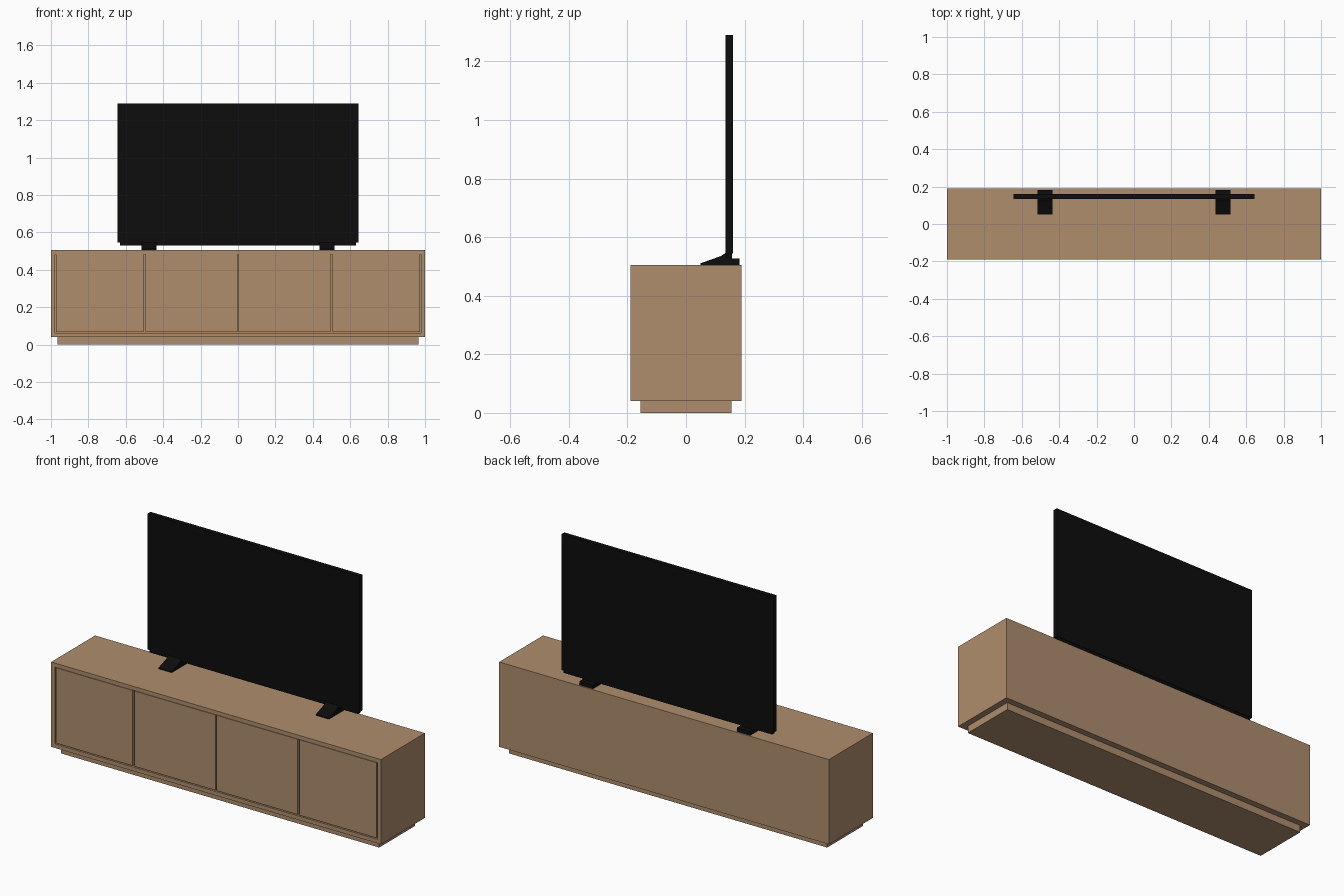
import bpy, bmesh

if "Cube" in bpy.data.objects:
    bpy.data.objects.remove(bpy.data.objects["Cube"])

def material(name, rgb):
    m = bpy.data.materials.new(name)
    m.diffuse_color = (*rgb, 1)
    m.use_nodes = True
    m.node_tree.nodes["Principled BSDF"].inputs["Base Color"].default_value = m.diffuse_color
    return m

wood = material("oak_wood", (0.43, 0.27, 0.155))
black = material("matte_black", (0.004, 0.004, 0.004))

def finish(name, bm, mat):
    bmesh.ops.recalc_face_normals(bm, faces=bm.faces)
    me = bpy.data.meshes.new(name)
    bm.to_mesh(me)
    bm.free()
    me.materials.append(mat)
    ob = bpy.data.objects.new(name, me)
    bpy.context.collection.objects.link(ob)
    return ob

def box_bm(x0, x1, y0, y1, z0, z1):
    bm = bmesh.new()
    bmesh.ops.create_cube(bm, size=1)
    for v in bm.verts:
        v.co = (x1 if v.co.x > 0 else x0,
                y1 if v.co.y > 0 else y0,
                z1 if v.co.z > 0 else z0)
    return bm

def box(name, mat, *b):
    return finish(name, box_bm(*b), mat)

def extrude_x(name, mat, profile, x0, x1):
    bm = bmesh.new()
    f = bm.faces.new([bm.verts.new((x0, y, z)) for y, z in profile])
    r = bmesh.ops.extrude_face_region(bm, geom=[f])
    for v in r["geom"]:
        if isinstance(v, bmesh.types.BMVert):
            v.co.x = x1
    return finish(name, bm, mat)

# Cabinet carcass: box whose front face is inset to a frame and pushed in
bm = box_bm(-1, 1, -0.19, 0.19, 0.04, 0.505)
bm.normal_update()
front = min(bm.faces, key=lambda f: f.calc_center_median().y)
bmesh.ops.inset_region(bm, faces=[front], thickness=0.022, use_even_offset=True)
r = bmesh.ops.extrude_face_region(bm, geom=[front])
bmesh.ops.translate(bm, vec=(0, 0.025, 0),
                    verts=[v for v in r["geom"] if isinstance(v, bmesh.types.BMVert)])
if front.is_valid:
    bmesh.ops.delete(bm, geom=[front], context='FACES_ONLY')
finish("cabinet_body", bm, wood)

# Recessed plinth
box("plinth", wood, -0.965, 0.965, -0.155, 0.155, 0, 0.04)

# Four flush doors with narrow shadow gaps
for i, (a, b) in enumerate([(-0.972, -0.506), (-0.495, -0.003),
                            (0.003, 0.495), (0.506, 0.972)]):
    box(f"door_{i + 1}", wood, a, b, -0.19, -0.168, 0.068, 0.481)

# Television panel and lower chin
box("tv_panel", black, -0.643, 0.643, 0.135, 0.16, 0.545, 1.29)
box("tv_chin", black, -0.632, 0.632, 0.137, 0.157, 0.531, 0.545)

# Wedge feet
foot = [(0.05, 0.505), (0.183, 0.505), (0.183, 0.527), (0.157, 0.527),
        (0.157, 0.546), (0.135, 0.546), (0.118, 0.535), (0.05, 0.511)]
for name, c in (("left_foot", -0.477), ("right_foot", 0.477)):
    extrude_x(name, black, foot, c - 0.04, c + 0.04)
